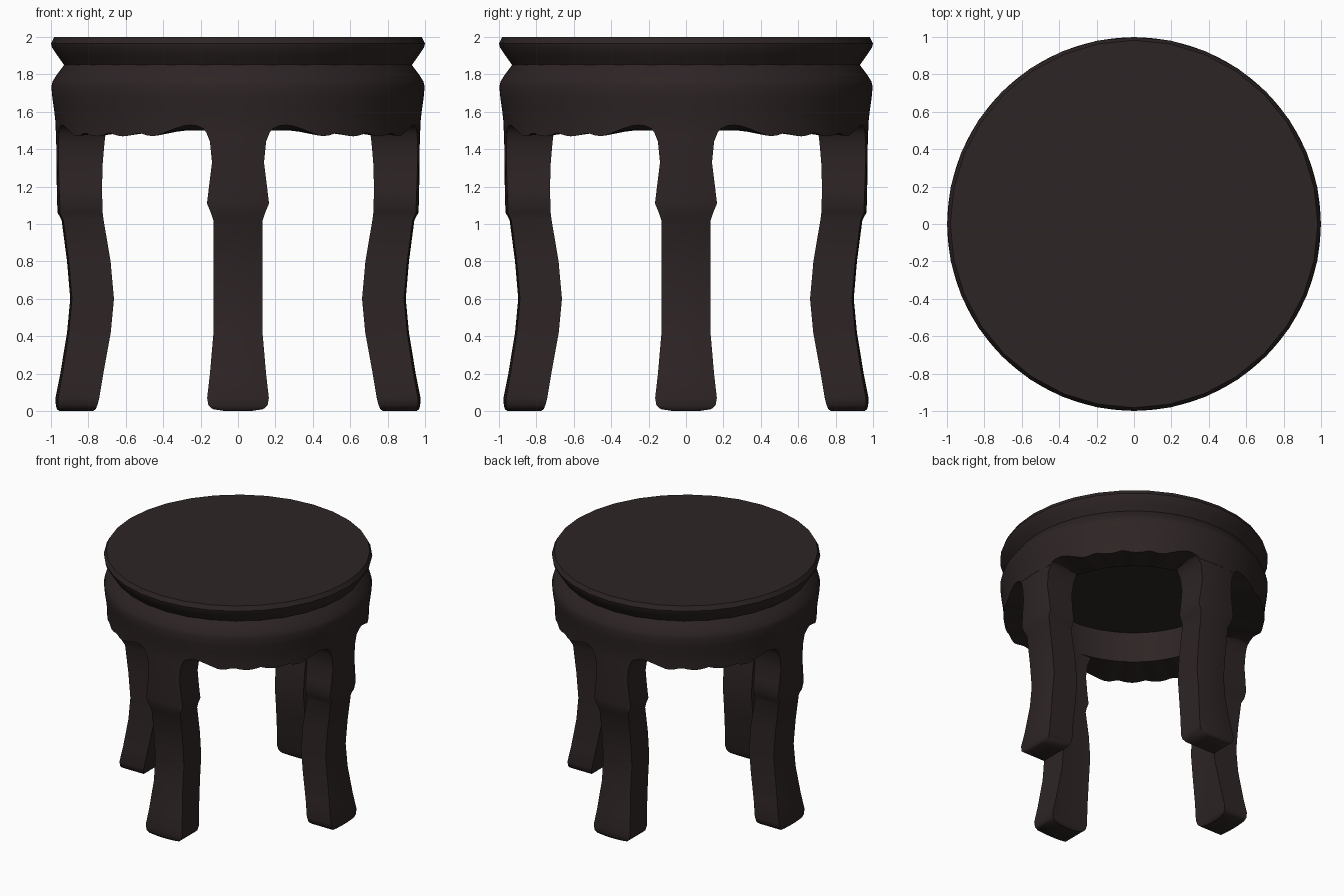
import bpy, bmesh, math
from mathutils import Matrix

if "Cube" in bpy.data.objects:
    bpy.data.objects.remove(bpy.data.objects["Cube"])

wood = bpy.data.materials.new("dark wood")
wood.diffuse_color = (0.027, 0.018, 0.018, 1)
wood.use_nodes = True
wood.node_tree.nodes["Principled BSDF"].inputs["Base Color"].default_value = wood.diffuse_color


def finish(name, loops, angle=35, closed=False):
    """Skin a stack of equal-length point loops, capped unless closed."""
    bm = bmesh.new()
    rings = [[bm.verts.new(p) for p in loop] for loop in loops]
    n = len(rings[0])
    for a, b in zip(rings, rings[1:]):
        for i in range(n):
            j = (i + 1) % n
            bm.faces.new((a[i], a[j], b[j], b[i]))
    if not closed:
        bm.faces.new(rings[0][::-1])
        bm.faces.new(rings[-1])
    bmesh.ops.recalc_face_normals(bm, faces=bm.faces)
    me = bpy.data.meshes.new(name)
    bm.to_mesh(me)
    bm.free()
    me.materials.append(wood)
    ob = bpy.data.objects.new(name, me)
    bpy.context.collection.objects.link(ob)
    bpy.ops.object.select_all(action='DESELECT')
    ob.select_set(True)
    bpy.context.view_layer.objects.active = ob
    bpy.ops.object.shade_smooth_by_angle(angle=math.radians(angle))
    return ob


def circle(r, z, n):
    return [(r * math.cos(2 * math.pi * i / n), r * math.sin(2 * math.pi * i / n),
             z(360 * i / n) if callable(z) else z) for i in range(n)]


# Seat: round slab with bevelled top and undercut rim
seat_profile = [(0.93, 1.84), (0.93, 1.85), (0.965, 1.90), (0.995, 1.945),
                (1.0, 1.965), (0.982, 2.0)]
finish("seat", [circle(r, z, 32) for r, z in seat_profile], 30)

# Scalloped lower edge: arch beside each leg, then small lobes
EDGE = [(0, 1.49), (9, 1.49), (12, 1.52), (14, 1.53), (17, 1.527), (20, 1.512),
        (27, 1.468), (30, 1.474), (33, 1.488), (36, 1.474), (39, 1.468),
        (42, 1.474), (45, 1.488)]


def edge(deg):
    d = deg % 90
    d = min(d, 90 - d)
    for (a, za), (b, zb) in zip(EDGE, EDGE[1:]):
        if d <= b:
            return za + (zb - za) * (d - a) / (b - a)
    return EDGE[-1][1]


# Apron: bulged ring, hollow underneath with a recessed ceiling
N = 192
apron_profile = [(0.92, 1.86), (0.93, 1.85), (0.967, 1.80), (0.99, 1.765),
                 (0.998, 1.735), (0.992, 1.67), (0.982, 1.6), (0.976, 1.545),
                 (0.974, edge), (0.715, 1.5), (0.715, 1.75)]
finish("apron", [circle(r, z, N) for r, z in apron_profile])

# Legs: rows of height, half width, outer radius, inner radius
leg_rows = [(0.0, 0.07, 0.955, 0.775), (0.01, 0.135, 0.968, 0.765),
            (0.03, 0.158, 0.974, 0.757), (0.07, 0.165, 0.976, 0.747),
            (0.2, 0.150, 0.950, 0.725), (0.42, 0.131, 0.914, 0.684),
            (0.6, 0.130, 0.897, 0.667), (0.8, 0.131, 0.914, 0.685),
            (1.02, 0.132, 0.943, 0.722), (1.06, 0.145, 0.964, 0.728),
            (1.11, 0.166, 0.967, 0.731), (1.2, 0.155, 0.969, 0.732),
            (1.33, 0.139, 0.970, 0.727), (1.44, 0.150, 0.972, 0.718),
            (1.49, 0.170, 0.972, 0.713), (1.515, 0.190, 0.972, 0.713),
            (1.53, 0.225, 0.970, 0.713), (1.6, 0.225, 0.960, 0.73)]


def leg_loop(z, w, ro, ri):
    cols = (-1, -0.7, -0.35, 0, 0.35, 0.7, 1)
    front = [(w * u, -math.sqrt(ro * ro - (w * u) ** 2), z) for u in cols]
    back = [(w * u, -math.sqrt(ri * ri - (w * u) ** 2 * 0.3), z) for u in cols[::-1]]
    return front + back


for k, name in enumerate(("front_leg", "right_leg", "back_leg", "left_leg")):
    leg = finish(name, [leg_loop(*row) for row in leg_rows], 40)
    leg.data.transform(Matrix.Rotation(k * math.pi / 2, 4, 'Z'))
